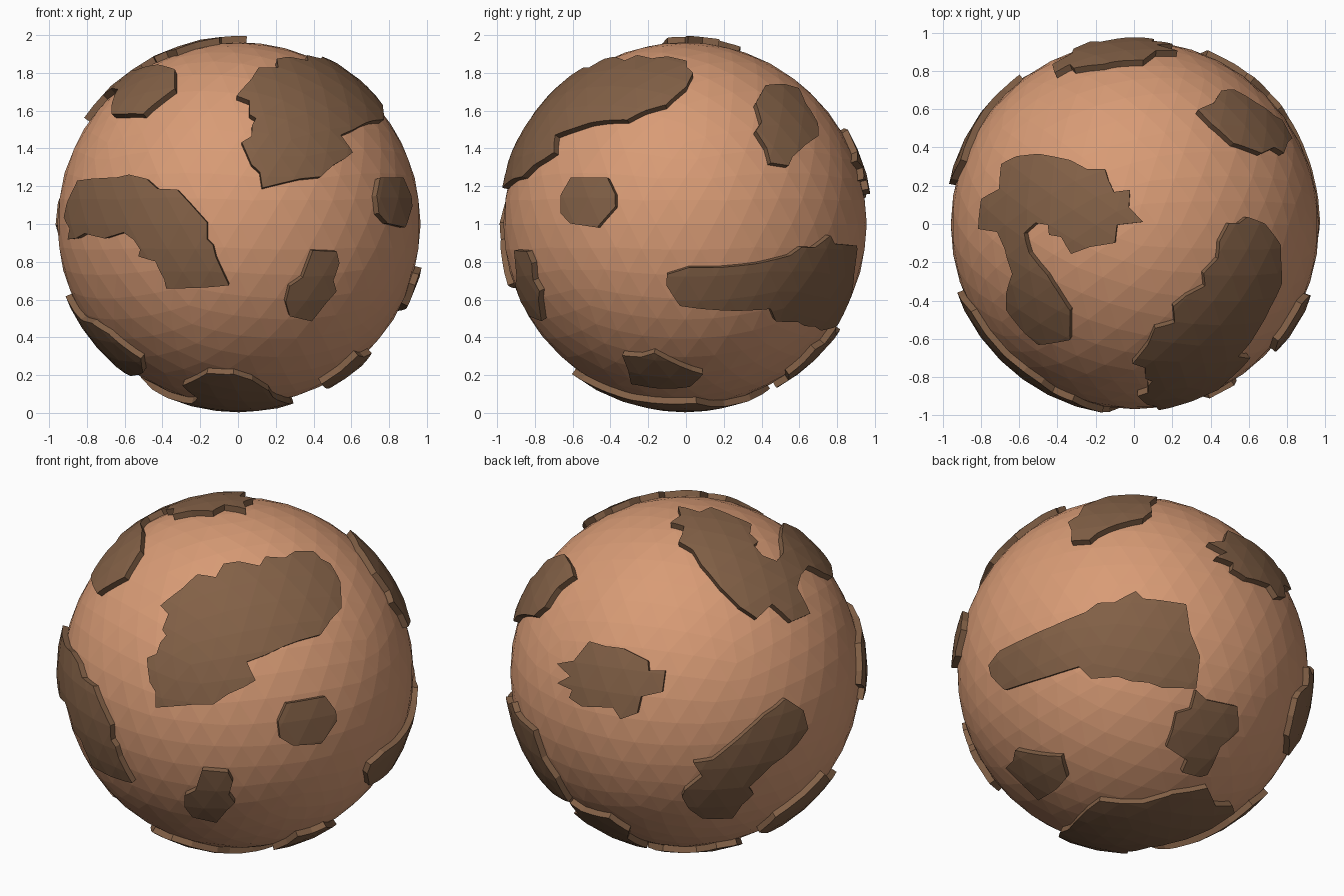
import bpy, bmesh, math
from mathutils import Vector

CENTRE = Vector((0.005, -0.005, 1.0))
R_SEA, R_LAND = 0.962, 0.997

# Sight lines used for tracing outlines: azimuth, elevation, centre x, centre y, units
VIEWS = {
    "front": (-90, 0, 239, 224.5, 189),
    "right": (0, 0, 685, 224.5, 189),
    "top": (-90, 90, 1135, 226, 191),
    "front_right": (-55, 25, 237, 672, 187),
    "back_left": (125, 25, 687, 671, 187),
    "back_right": (46, -28, 1131, 672, 187),
    "bottom": (-90, -90, 0, 0, 100),
}


def material(name, rgb):
    m = bpy.data.materials.new(name)
    m.diffuse_color = (*rgb, 1)
    return m


SEA = material("salmon", (0.69, 0.33, 0.18))
LAND = material("brown", (0.225, 0.118, 0.062))


def ball(name, radius, mat):
    bpy.ops.mesh.primitive_ico_sphere_add(subdivisions=4, radius=radius, location=CENTRE)
    ob = bpy.context.object
    ob.name = name
    ob.data.materials.append(mat)
    return ob


def directions(view, pts):
    """Cast outline points of a view onto the land sphere."""
    az, el, cx, cy, s = VIEWS[view]
    a, e = math.radians(az), math.radians(el)
    right = Vector((-math.sin(a), math.cos(a), 0))
    up = Vector((-math.sin(e) * math.cos(a), -math.sin(e) * math.sin(a), math.cos(e)))
    fwd = Vector((math.cos(e) * math.cos(a), math.cos(e) * math.sin(a), math.sin(e)))
    out = []
    for px, py in pts:
        u, v = (px - cx) / s, (cy - py) / s
        w = math.sqrt(max(0.0, R_LAND ** 2 - u * u - v * v))
        out.append((right * u + up * v + fwd * w).normalized())
    return out


def land(name, view, pts):
    """Raised plate: land sphere cut by a radial prism through the outline."""
    dirs = directions(view, pts)
    axis = sum(dirs, Vector()).normalized()
    low = 0.9 * min(d.dot(axis) for d in dirs)
    bm = bmesh.new()
    rings = [[bm.verts.new(CENTRE + d * (k / d.dot(axis))) for d in dirs] for k in (low, 1.2)]
    n = len(dirs)
    bm.faces.new(rings[0][::-1])
    bm.faces.new(rings[1])
    for i in range(n):
        j = (i + 1) % n
        bm.faces.new((rings[0][i], rings[0][j], rings[1][j], rings[1][i]))
    bmesh.ops.recalc_face_normals(bm, faces=bm.faces)
    me = bpy.data.meshes.new("cutter")
    bm.to_mesh(me)
    bm.free()
    me.materials.append(LAND)
    cutter = bpy.data.objects.new("cutter", me)
    bpy.context.collection.objects.link(cutter)
    cutter.hide_render = True
    ob = ball(name, R_LAND, LAND)
    mod = ob.modifiers.new("cut", "BOOLEAN")
    mod.operation, mod.solver, mod.object = "INTERSECT", "EXACT", cutter
    bpy.context.view_layer.objects.active = ob
    bpy.ops.object.modifier_apply(modifier="cut")
    bpy.data.objects.remove(cutter)


# Globe
ball("globe", R_SEA, SEA)

# Large plates
land("upper_front_land", "front_right", [
    (157, 603), (168, 594), (180, 585), (195, 571), (214, 574), (222, 560), (238, 558),
    (259, 562), (265, 553), (285, 554), (296, 547), (314, 547), (322, 555), (332, 560),
    (342, 579), (343, 606), (332, 618), (322, 633), (300, 639), (284, 645), (265, 654),
    (246, 661), (249, 668), (255, 680), (243, 687), (227, 694), (211, 705), (190, 705),
    (152, 708), (152, 692), (146, 682), (143, 657), (153, 653), (157, 641), (163, 634),
    (159, 628), (165, 612)])
land("front_left_land", "front", [
    (77, 181), (115, 178), (129, 175), (146, 179), (157, 189), (177, 190), (190, 204),
    (207, 223), (207, 240), (213, 246), (216, 258), (229, 286), (208, 288), (166, 289),
    (164, 280), (155, 262), (138, 257), (140, 250), (133, 240), (123, 233), (104, 239),
    (84, 234), (75, 239), (67, 240), (69, 229), (63, 218), (66, 205)])
land("top_hook_land", "top", [
    (1001, 165), (1017, 157), (1040, 155), (1070, 161), (1087, 170), (1105, 170),
    (1108, 180), (1114, 193), (1130, 191), (1129, 208), (1143, 223), (1117, 226),
    (1115, 244), (1090, 248), (1071, 255), (1061, 238), (1049, 236), (1048, 226),
    (1035, 224), (1024, 234), (1029, 254), (1047, 276), (1056, 290), (1070, 312),
    (1070, 341), (1038, 346), (1020, 329), (1006, 311), (1006, 295), (1012, 275),
    (1005, 251), (997, 233), (978, 230), (981, 200), (999, 190)])
land("right_band_land", "back_right", [
    (990, 664), (1003, 650), (1028, 640), (1060, 628), (1095, 615), (1108, 606),
    (1125, 606), (1147, 595), (1155, 603), (1198, 610), (1202, 640), (1211, 664),
    (1206, 697), (1172, 696), (1158, 690), (1140, 688), (1127, 683), (1099, 684),
    (1087, 671), (1052, 680), (1007, 691), (992, 675)])
land("bottom_land", "bottom", [
    (-30, -41), (-17, -58), (-3, -60), (7, -55), (16, -43), (18, -34), (24, -20),
    (28, -6), (29, 6), (11, 21), (1, 35), (-16, 45), (-31, 34), (-44, 33), (-52, 25),
    (-45, 10), (-33, -5), (-25, -15), (-22, -30)])
land("lower_left_land", "bottom", [
    (-84, -18), (-78, -33), (-69, -42), (-61, -44), (-52, -46), (-51, -33), (-58, -10),
    (-62, 10), (-66, 24), (-77, 24), (-86, 12), (-92, -2)])
land("back_left_land", "back_left", [
    (683, 800), (686, 793), (704, 779), (695, 765), (715, 762), (730, 750), (752, 731),
    (768, 716), (780, 708), (790, 699), (808, 711), (813, 730), (800, 748), (775, 768),
    (752, 790), (757, 797), (745, 808), (735, 822), (704, 822), (690, 812)])
land("back_land", "back_left", [
    (588, 640), (605, 645), (622, 647), (648, 660), (649, 670), (666, 670), (663, 692),
    (641, 697), (637, 714), (620, 720), (612, 708), (580, 707), (567, 698), (570, 690),
    (555, 683), (568, 676), (555, 663), (572, 660)])

# Small plates
land("upper_back_island", "right", [
    (766, 85), (785, 84), (799, 88), (806, 103), (818, 122), (819, 136), (806, 145),
    (793, 157), (789, 166), (771, 163), (767, 148), (756, 131), (762, 122), (756, 103)])
land("right_island", "right", [
    (570, 178), (607, 178), (615, 195), (615, 207), (597, 228), (570, 224), (560, 214),
    (560, 196)])
land("front_island", "front", [
    (313, 251), (337, 252), (340, 264), (334, 281), (337, 292), (328, 302), (312, 322),
    (290, 317), (286, 303), (290, 287), (303, 278)])
land("lower_right_island", "right", [
    (622, 356), (641, 358), (654, 354), (692, 372), (703, 375), (690, 388), (668, 390),
    (631, 385), (628, 372)])
land("lower_back_island", "back_right", [
    (1206, 699), (1216, 709), (1246, 716), (1246, 741), (1227, 757), (1212, 785),
    (1205, 787), (1187, 782), (1193, 770), (1173, 756), (1180, 740), (1185, 722),
    (1200, 718)])
